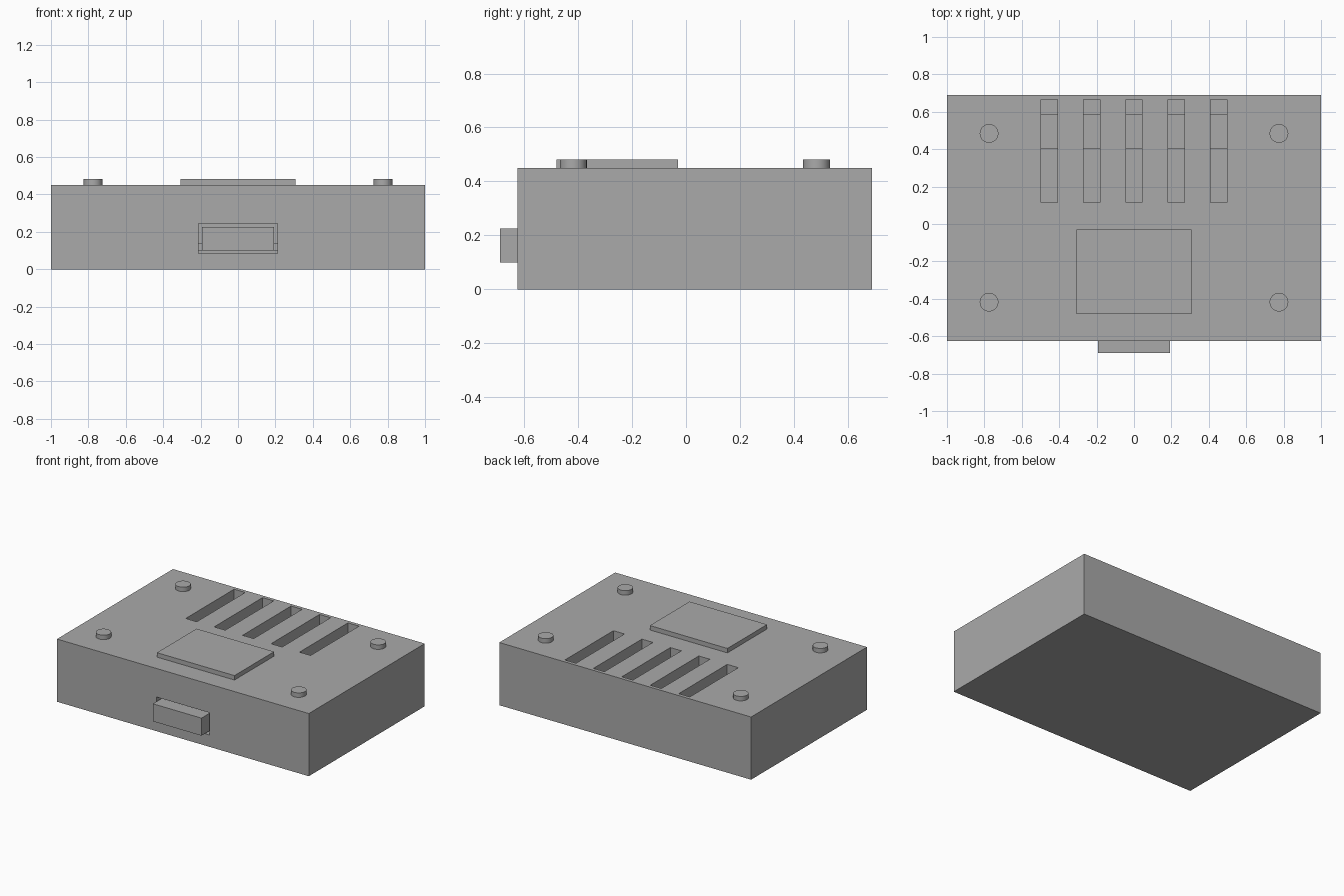
import bpy

default_cube = bpy.data.objects.get("Cube")
if default_cube:
    bpy.data.objects.remove(default_cube, do_unlink=True)

# Single grey plastic
grey = bpy.data.materials.new("plain grey")
grey.use_nodes = True
colour = (0.4, 0.4, 0.4, 1)
grey.diffuse_color = colour
grey.node_tree.nodes["Principled BSDF"].inputs["Base Color"].default_value = colour


def box(name, x, y, z):
    """Box spanning the given (low, high) ranges."""
    spans = (x, y, z)
    bpy.ops.mesh.primitive_cube_add(size=1, location=[sum(s) / 2 for s in spans])
    obj = bpy.context.object
    obj.name = name
    obj.scale = [s[1] - s[0] for s in spans]
    bpy.ops.object.transform_apply(location=False, rotation=False, scale=True)
    obj.data.materials.append(grey)
    return obj


def cut(target, cutter):
    """Subtract the cutter from the target and discard it."""
    cutter.hide_render = True
    mod = target.modifiers.new("cut", 'BOOLEAN')
    mod.operation = 'DIFFERENCE'
    mod.solver = 'EXACT'
    mod.object = cutter
    bpy.context.view_layer.objects.active = target
    bpy.ops.object.modifier_apply(modifier=mod.name)
    bpy.data.objects.remove(cutter, do_unlink=True)


# Hollow enclosure with vents and a connector opening
case = box("case", (-1, 1), (-0.625, 0.69), (0, 0.45))
cut(case, box("cavity_cutter", (-0.9, 0.9), (-0.52, 0.585), (0.08, 0.37)))
for i in range(-2, 3):
    x = i * 0.226
    cut(case, box("vent_cutter", (x - 0.044, x + 0.044), (0.115, 0.665), (0.3, 0.6)))
cut(case, box("port_cutter", (-0.21, 0.21), (-0.8, -0.45), (0.085, 0.245)))

# Circuit board inside, and the connector through the front wall
box("circuit_board", (-0.7, 0.7), (-0.335, 0.405), (0.1, 0.14))
box("front_connector", (-0.193, 0.193), (-0.69, -0.3), (0.1, 0.226))

# Raised panel on the lid
box("top_panel", (-0.308, 0.308), (-0.48, -0.03), (0.44, 0.482))

# Round screw heads at the lid corners
for side, x in (("right", -0.775), ("left", 0.775)):
    for end, y in (("front", -0.418), ("back", 0.484)):
        bpy.ops.mesh.primitive_cylinder_add(vertices=32, radius=0.05, depth=0.042,
                                            location=(x, y, 0.461))
        screw = bpy.context.object
        screw.name = f"{end}_{side}_screw"
        screw.data.materials.append(grey)
        bpy.ops.object.shade_smooth_by_angle()
